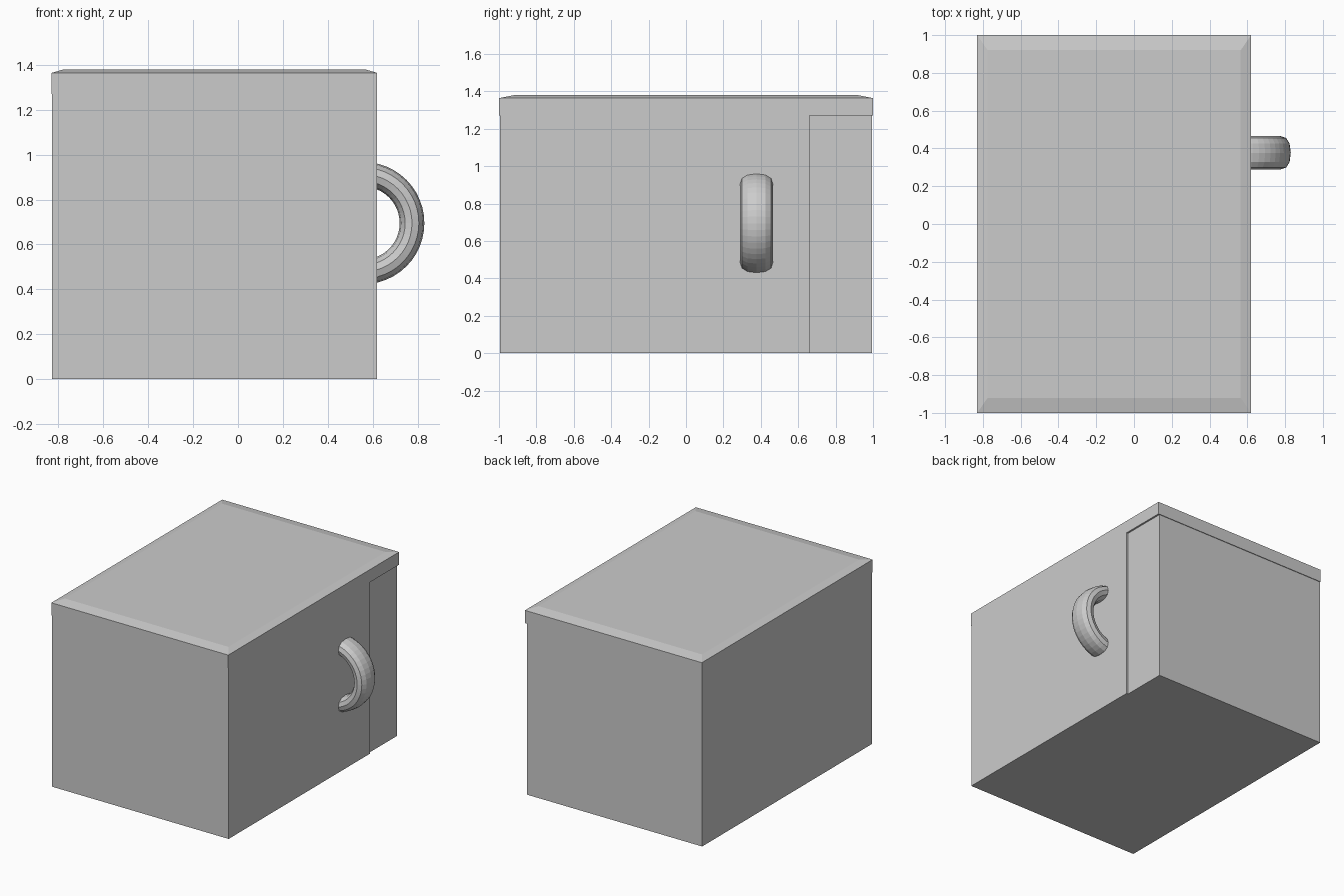
import bpy, bmesh
from math import sin, cos, pi, copysign, asin

if "Cube" in bpy.data.objects:
    bpy.data.objects.remove(bpy.data.objects["Cube"])


def make_object(name, bm):
    bmesh.ops.recalc_face_normals(bm, faces=bm.faces[:])
    mesh = bpy.data.meshes.new(name)
    bm.to_mesh(mesh)
    bm.free()
    obj = bpy.data.objects.new(name, mesh)
    bpy.context.collection.objects.link(obj)
    return obj


def loft(name, rings):
    """Bridge successive closed point rings and cap both ends."""
    bm = bmesh.new()
    loops = [[bm.verts.new(p) for p in ring] for ring in rings]
    n = len(loops[0])
    for a, b in zip(loops, loops[1:]):
        for i in range(n):
            j = (i + 1) % n
            bm.faces.new((a[i], a[j], b[j], b[i]))
    bm.faces.new(loops[0])
    bm.faces.new(loops[-1])
    return make_object(name, bm)


def rect(x0, x1, y0, y1, z):
    return [(x0, y0, z), (x1, y0, z), (x1, y1, z), (x0, y1, z)]


def box(name, x0, x1, y0, y1, z0, z1):
    return loft(name, [rect(x0, x1, y0, y1, z) for z in (z0, z1)])


# Cabinet body, slightly inset under the lid
box("body", -0.829, 0.607, -0.995, 0.995, 0, 1.27)

# Door panel standing proud of the right side
box("door", 0.60, 0.62, -0.995, 0.66, 0, 1.27)

# Lid with a shallow sloped rim
loft("lid", [rect(-0.83, 0.62, -1, 1, 1.27),
             rect(-0.83, 0.62, -1, 1, 1.364),
             rect(-0.775, 0.565, -0.92, 0.92, 1.38)])

# Handle: flattened ring section swept along an arc into the door
cx, cy, cz = 0.558, 0.377, 0.695
R, rad_r, rad_y = 0.217, 0.055, 0.0885
SIDES, STEPS = 12, 24


def soft(v):
    return copysign(abs(v) ** 0.85, v) if abs(v) > 1e-6 else 0.0


rings = []
for s in range(1, STEPS):
    t = -pi / 2 + pi * s / STEPS
    ring = []
    for k in range(SIDES):
        a = 2 * pi * k / SIDES
        r = R + rad_r * soft(cos(a))
        ring.append((cx + r * cos(t), cy + rad_y * soft(sin(a)), cz + r * sin(t)))
    rings.append(ring)
loft("handle", rings)
